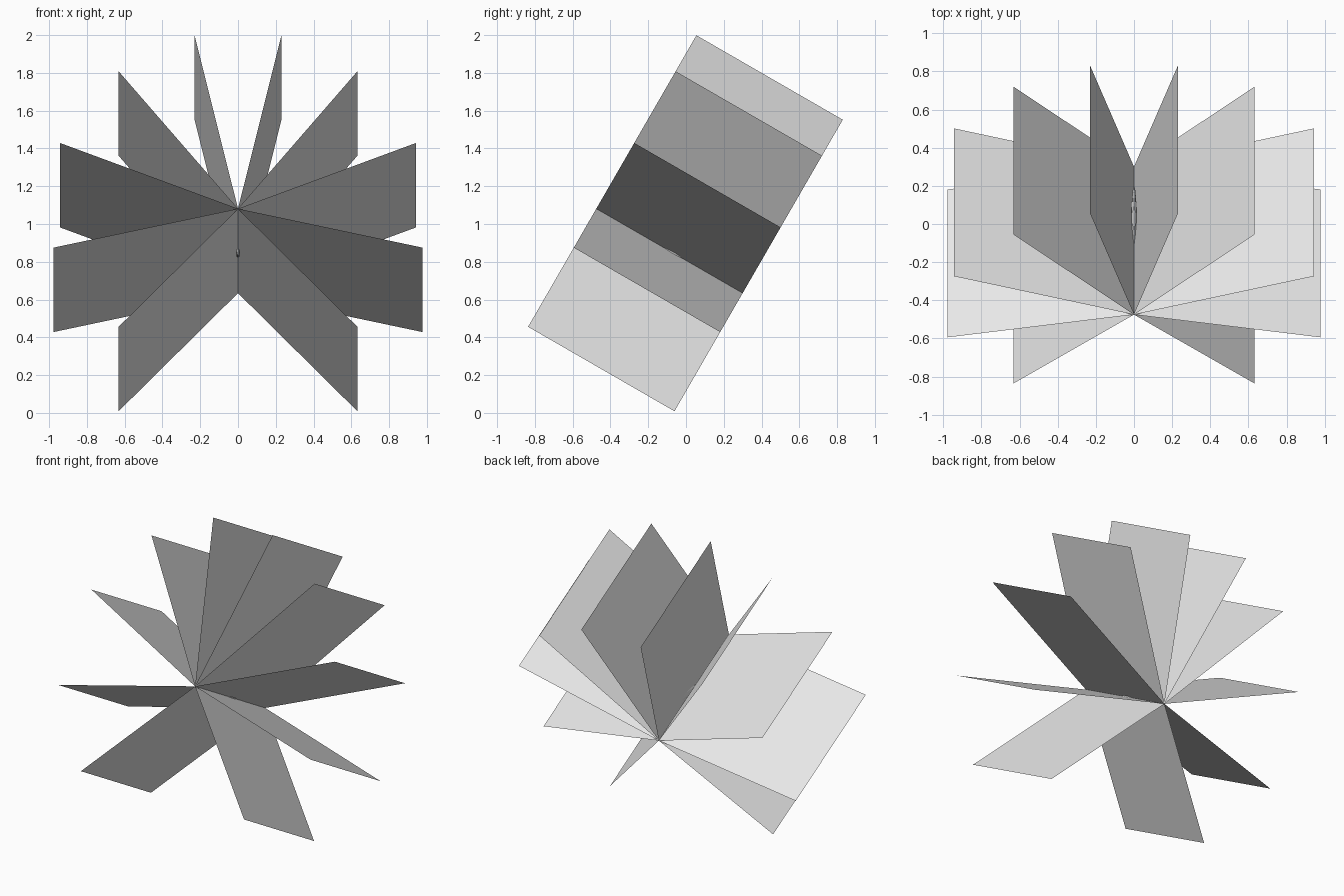
import bpy
import bmesh
from mathutils import Vector

cube = bpy.data.objects.get("Cube")
if cube:
    bpy.data.objects.remove(cube, do_unlink=True)

# Single plain grey material
grey = bpy.data.materials.new("light_grey")
grey.use_nodes = True
colour = (0.8, 0.8, 0.8, 1)
grey.diffuse_color = colour
grey.node_tree.nodes["Principled BSDF"].inputs["Base Color"].default_value = colour


def add_object(name, bm):
    mesh = bpy.data.meshes.new(name)
    bm.to_mesh(mesh)
    bm.free()
    mesh.materials.append(grey)
    obj = bpy.data.objects.new(name, mesh)
    bpy.context.collection.objects.link(obj)
    return obj


# Tilted spine shared by every leaf, and the upward direction across it
spine_front = Vector((0, -0.475, 1.081))
spine = Vector((0, 0.775, -0.447))
up = Vector((0, 0.5, 0.866))

# Rectangular leaves fanned around the spine: (sideways, upward) reach
reaches = [(0.23, 1.06), (0.632, 0.84), (0.943, 0.402), (0.977, -0.238), (0.632, -0.722)]
for number, (side, rise) in enumerate(reaches, 1):
    bm = bmesh.new()
    outer = spine_front + Vector((side, 0, 0)) + up * rise
    corners = [spine_front, outer, outer + spine, spine_front + spine]
    bm.faces.new([bm.verts.new(c) for c in corners])
    leaf = add_object(f"leaf_pair_{number}", bm)
    mirror = leaf.modifiers.new("mirror", 'MIRROR')
    mirror.use_axis[0] = True

# Small slender core crossing the spine
bm = bmesh.new()
bmesh.ops.create_uvsphere(bm, u_segments=12, v_segments=8, radius=1)
bmesh.ops.scale(bm, vec=(0.014, 0.17, 0.034), verts=bm.verts)
core = add_object("core", bm)
core.location = (0, 0.03, 0.853)
